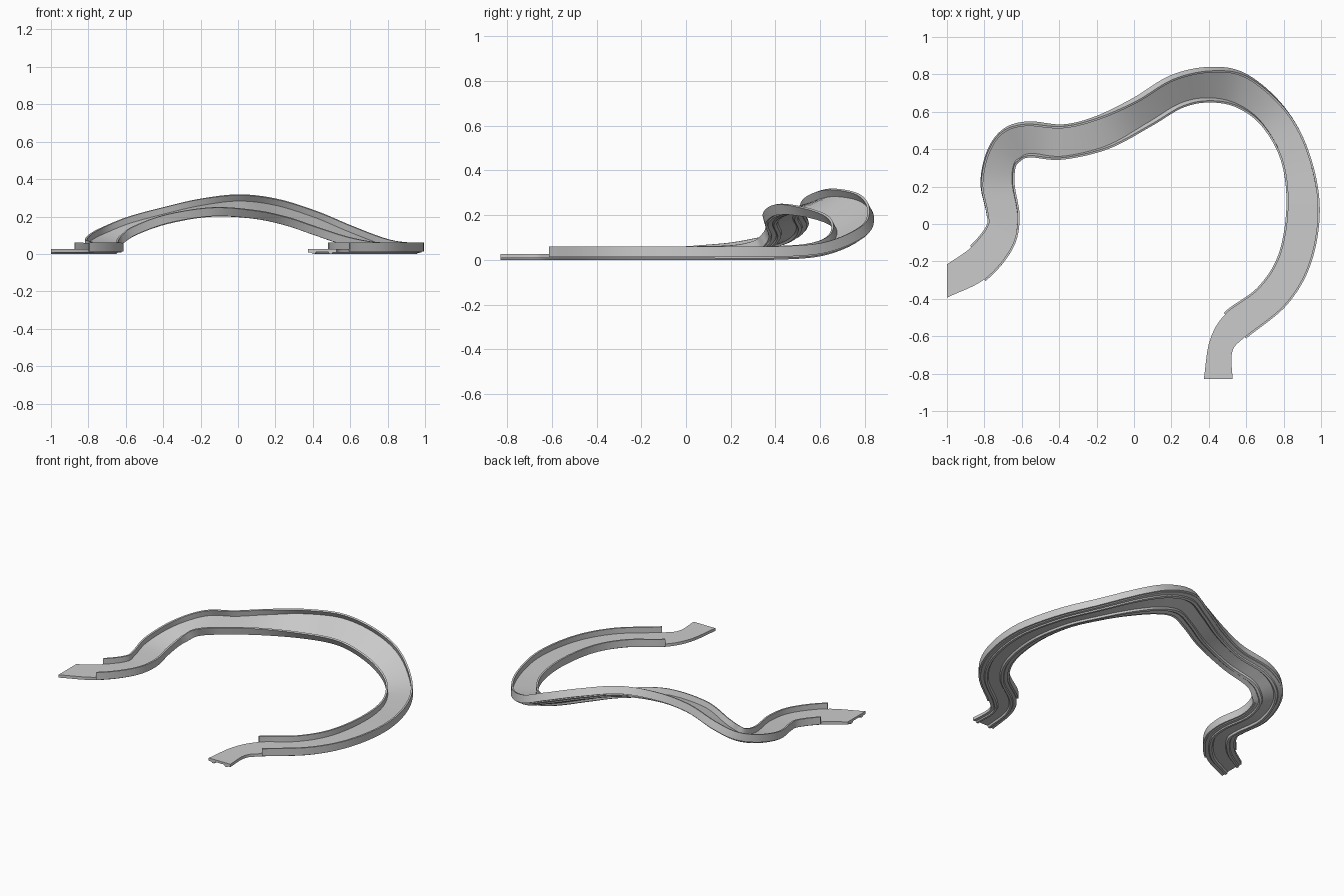
import bpy, bmesh, math
from mathutils import Vector

if "Cube" in bpy.data.objects:
    bpy.data.objects.remove(bpy.data.objects["Cube"])

# Stations along the track: outer edge x,y / inner edge x,y (/ outer z, inner z when raised)
FLAT = 0.025
STATIONS = [
    (-1, -.205, -1, -.405), (-.875, -.115, -.795, -.305), (-.79, -.01, -.65, -.135),
    (-.79, .06, -.612, .03, .03, .025), (-.82, .22, -.64, .21, .045, .03),
    (-.785, .39, -.635, .31, .08, .05), (-.70, .505, -.605, .345, .12, .075),
    (-.57, .545, -.545, .367, .17, .115), (-.38, .53, -.38, .352, .22, .175),
    (-.20, .575, -.14, .41, .262, .213), (0, .67, .08, .535, .288, .20),
    (.20, .79, .25, .637, .265, .165), (.41, .835, .40, .665, .2, .115),
    (.60, .80, .55, .632, .12, .065), (.80, .63, .68, .53, .045, .035),
    (.93, .40, .785, .34), (.993, .10, .815, .10), (.95, -.20, .773, -.16),
    (.82, -.43, .66, -.34), (.60, -.612, .48, -.475),
    (.535, -.69, .395, -.62), (.538, -.83, .362, -.83)]
STEPS = 10
WALL = 0.011


def catmull(a, b, c, d, t):
    return 0.5 * (2*b + (c - a)*t + (2*a - 5*b + 4*c - d)*t*t + (3*b - a - 3*c + d)*t**3)


def sample(points):
    p = [2*points[0] - points[1]] + points + [2*points[-1] - points[-2]]
    out = [catmull(*p[i:i + 4], s / STEPS) for i in range(len(points) - 1) for s in range(STEPS)]
    return out + [points[-1]]


zs = [(s[4], s[5]) if len(s) > 4 else (FLAT, FLAT) for s in STATIONS]
outer = sample([Vector((s[0], s[1], z[0])) for s, z in zip(STATIONS, zs)])
inner = sample([Vector((s[2], s[3], z[1])) for s, z in zip(STATIONS, zs)])
mid = [(a + b) / 2 for a, b in zip(outer, inner)]


def sweep(name, section, first, last):
    """Sweep a closed section along the track; section(width) gives (across, up) points."""
    bm = bmesh.new()
    rings = []
    for i in range(first, last + 1):
        tangent = mid[min(i + 1, len(mid) - 1)] - mid[max(i - 1, 0)]
        across = inner[i] - outer[i]
        width = across.length
        across.normalize()
        up = across.cross(tangent).normalized()
        rings.append([bm.verts.new(outer[i] + across*u + up*v) for u, v in section(width)])
    n = len(rings[0])
    for a, b in zip(rings, rings[1:]):
        for k in range(n):
            bm.faces.new((a[k], a[(k + 1) % n], b[(k + 1) % n], b[k]))
    bm.faces.new(rings[0])
    bm.faces.new(rings[-1])
    bmesh.ops.recalc_face_normals(bm, faces=bm.faces)
    mesh = bpy.data.meshes.new(name)
    bm.to_mesh(mesh)
    bm.free()
    obj = bpy.data.objects.new(name, mesh)
    bpy.context.collection.objects.link(obj)
    bpy.ops.object.select_all(action='DESELECT')
    obj.select_set(True)
    bpy.context.view_layer.objects.active = obj
    bpy.ops.object.shade_smooth_by_angle(angle=math.radians(30))


# Deck with two stiffening ribs underneath
def deck(w):
    half = [(0, 0), (0, -.018), (.13, -.018), (.16, -.025), (.25, -.025), (.29, -.014)]
    prof = half + [(1 - f, v) for f, v in reversed(half)]
    return [(WALL + f*(w - 2*WALL), v) for f, v in prof]


sweep("road_deck", deck, 0, len(mid) - 1)

# Side walls, stopping short of both ends
a, b = STEPS, 19 * STEPS
sweep("outer_wall", lambda w: [(0, -.012), (WALL, -.012), (WALL, .035), (0, .035)], a, b)
sweep("inner_wall", lambda w: [(w - WALL, -.012), (w, -.012), (w, .035), (w - WALL, .035)], a, b)
